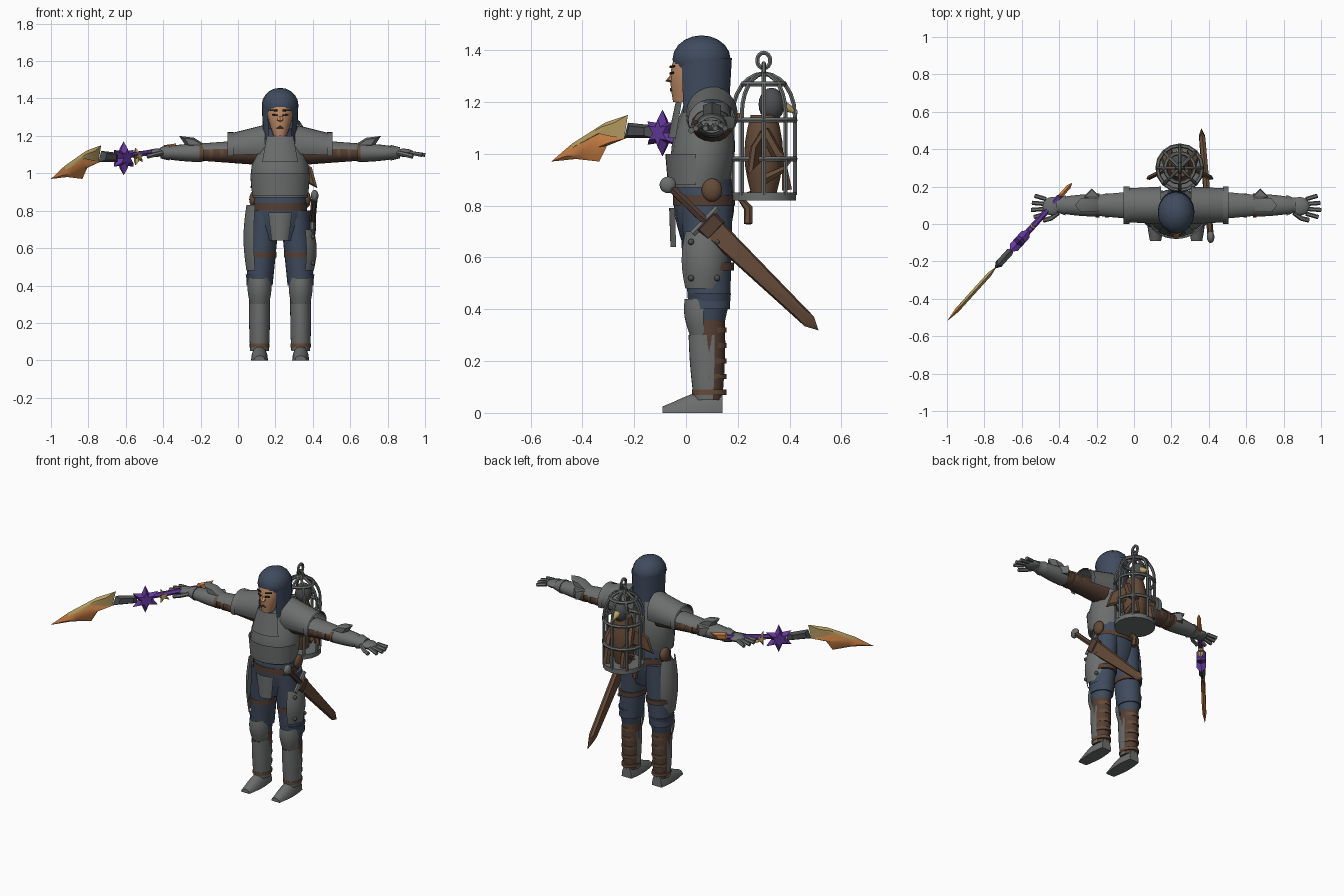
import bpy, bmesh
from math import sin, cos, pi, radians
from mathutils import Vector, Matrix

if "Cube" in bpy.data.objects:
    bpy.data.objects.remove(bpy.data.objects["Cube"])

X, Y, Z = Matrix.Identity(3)
BODY = X * .225        # the figure's own mirror plane
LEG, ARM = (.11, .09), (.1, 1.11)
FRONT, OVER = (185, 355), (-25, 205)


def material(name, red, green, blue):
    mat = bpy.data.materials.new(name)
    mat.use_nodes = True
    mat.diffuse_color = (red, green, blue, 1)
    shader = mat.node_tree.nodes["Principled BSDF"]
    shader.inputs["Base Color"].default_value = mat.diffuse_color
    return mat


steel = material("steel grey", .15, .155, .155)
dark = material("dark steel", .07, .075, .08)
cloth = material("blue cloth", .05, .07, .11)
leather = material("brown leather", .09, .05, .035)
wood = material("warm brown", .13, .07, .04)
skin = material("skin", .5, .25, .13)
brow = material("dark brow", .03, .02, .01)
orange = material("blade orange", .6, .22, .06)
gold = material("pale gold", .5, .36, .13)
purple = material("purple", .13, .04, .34)


def place(name, mesh, mat, mirror):
    mesh.materials.clear()
    mesh.materials.append(mat)
    mesh.shade_smooth()
    mesh.set_sharp_from_angle(angle=radians(35))
    obj = bpy.data.objects.new(name, mesh)
    obj.location = BODY
    bpy.context.collection.objects.link(obj)
    if mirror:
        obj.modifiers.new("Mirror", "MIRROR").use_mirror_merge = False


def finish(name, bm, mat, mirror):
    bmesh.ops.recalc_face_normals(bm, faces=bm.faces[:])
    mesh = bpy.data.meshes.new(name)
    bm.to_mesh(mesh)
    bm.free()
    place(name, mesh, mat, mirror)


def bridge(bm, rows, closed=True):
    for low, high in zip(rows, rows[1:]):
        for i in range(len(low) if closed else len(low) - 1):
            j = (i + 1) % len(low)
            bm.faces.new((low[i], low[j], high[j], high[i]))
    if closed:
        bm.faces.new(rows[0])
        bm.faces.new(rows[-1])


def form(name, mat, axis, span, centre, start, end=None, bulge=0, lean=None, arc=None, mirror=False):
    """Elliptical body along an axis, from start radii to end radii; an arc makes a curved plate."""
    bm = bmesh.new()
    steps, sides = 6, 16
    first, last = arc or (0, 360)
    rows = []
    for step in range(steps + 1):
        t = step / steps
        along = span[0] + (span[1] - span[0]) * t
        middle = Vector(centre).lerp(Vector(lean or centre), t)
        radii = Vector(start).lerp(Vector(end or start), t) * (1 + bulge * sin(pi * t))
        row = []
        for i in range(sides + 1 if arc else sides):
            angle = radians(first + (last - first) * i / sides)
            u, v = middle.x + radii.x * cos(angle), middle.y + radii.y * sin(angle)
            x, y, z = {"x": (along, u, v), "y": (u, along, v), "z": (u, v, along)}[axis]
            row.append(bm.verts.new((x, y, max(z, 0))))
        rows.append(row)
    bridge(bm, rows, closed=not arc)
    if arc:
        bmesh.ops.solidify(bm, geom=bm.faces[:], thickness=.012)
    finish(name, bm, mat, mirror)


def ball(name, mat, centre, radii, mirror=False):
    bm = bmesh.new()
    shape = Matrix.Translation(centre) @ Matrix.Diagonal((*radii, 1))
    bmesh.ops.create_uvsphere(bm, u_segments=16, v_segments=10, radius=1, matrix=shape)
    finish(name, bm, mat, mirror)


def tube(name, mat, points, radius, mirror=False, cyclic=False):
    curve = bpy.data.curves.new(name, "CURVE")
    curve.dimensions = "3D"
    curve.bevel_depth, curve.bevel_resolution, curve.use_fill_caps = radius, 1, True
    spline = curve.splines.new("POLY")
    spline.points.add(len(points) - 1)
    for target, point in zip(spline.points, points):
        target.co = (*point, 1)
    spline.use_cyclic_u = cyclic
    path = bpy.data.objects.new(name + "_path", curve)
    bpy.context.collection.objects.link(path)
    graph = bpy.context.evaluated_depsgraph_get()
    mesh = bpy.data.meshes.new_from_object(path.evaluated_get(graph))
    bpy.data.objects.remove(path)
    place(name, mesh, mat, mirror)


def hoop(name, mat, centre, u, v, radius):
    ring = [centre + u * cos(k * pi / 8) + v * sin(k * pi / 8) for k in range(16)]
    tube(name, mat, ring, radius, cyclic=True)


def plate(name, mat, outline, origin, u, v, thick, taper=.8, mirror=False):
    """Flat outline in the u-v plane, widest at its middle and tapering to both faces."""
    bm = bmesh.new()
    flat = [origin + u * a + v * b for a, b in outline]
    middle = sum(flat, Vector()) / len(flat)
    normal = u.cross(v).normalized() * thick
    bridge(bm, [[bm.verts.new(middle + (p - middle) * scale + normal * side) for p in flat]
                for side, scale in ((-1, taper), (0, 1), (1, taper))])
    finish(name, bm, mat, mirror)


def star(a, b, points, outer, inner):
    spokes = [(outer if k % 2 else inner, k * pi / points) for k in range(points * 2)]
    return [(a + r * cos(angle), b + r * sin(angle)) for r, angle in spokes]


# Torso
form("tunic", cloth, "z", span=(.64, .9), centre=(0, .07), start=(.11, .08), end=(.13, .11), bulge=.2)
form("breastplate", steel, "z", span=(.87, 1.2), centre=(0, .055), lean=(0, .08), start=(.145, .11), end=(.1, .085), bulge=.25)
form("belly_plate", steel, "z", span=(.88, 1), centre=(0, .05), start=(.15, .12), end=(.16, .13), arc=FRONT)
form("chest_bib", steel, "z", span=(1.06, 1.2), centre=(0, .06), start=(.15, .13), end=(.11, .1), arc=(230, 310))
form("mail_collar", cloth, "z", span=(1.14, 1.24), centre=(0, .08), start=(.11, .1), end=(.07, .08))
form("belt", leather, "z", span=(.8, .84), centre=(0, .07), start=(.145, .12))
ball("belt_pouches", wood, centre=(.14, .1, .86), radii=(.025, .04, .045), mirror=True)

# Groin guard and hip plates
form("front_tasset", steel, "z", span=(.64, .79), centre=(0, .06), start=(.08, .12), end=(.11, .125), arc=(235, 305))
form("left_hip_plate", steel, "z", span=(.48, .7), centre=(.1, .07), start=(.08, .08), bulge=.2, arc=(-65, 65))
form("right_hip_plate", steel, "z", span=(.48, .83), centre=(-.1, .07), start=(.08, .08), bulge=.2, arc=(120, 245))
for y in (.02, .12):
    for z in (.52, .66):
        ball("hip_rivet", dark, centre=(.175, y, z), radii=(.012, .012, .012))

# Legs
form("thighs", cloth, "z", span=(.4, .8), centre=LEG, lean=(.08, .08), start=(.07, .08), end=(.08, .1), mirror=True)
form("trouser_cuffs", cloth, "z", span=(.33, .46), centre=LEG, start=(.05, .055), end=(.074, .084), mirror=True)
form("thigh_straps", leather, "z", span=(.55, .58), centre=(.1, .09), start=(.08, .095), mirror=True)
form("calves", leather, "z", span=(.05, .37), centre=LEG, start=(.045, .05), end=(.055, .06), bulge=.1, mirror=True)
form("knee_guards", steel, "z", span=(.3, .44), centre=(.11, .075), start=(.05, .06), end=(.06, .08), bulge=.15, arc=FRONT, mirror=True)
form("greaves", steel, "z", span=(.05, .3), centre=LEG, start=(.05, .06), end=(.055, .08), bulge=.05, arc=(165, 375), mirror=True)
form("boots", steel, "y", span=(-.09, .14), centre=(.11, 0), start=(.03, .025), end=(.035, .08), bulge=.4, mirror=True)
for z in (.07, .13, .19, .25, .31):
    form("calf_straps", wood, "z", span=(z, z + .02), centre=LEG, start=(.054, .067), mirror=True)

# Shoulders and arms
form("pauldrons", steel, "x", span=(.08, .28), centre=(.1, 1.15), lean=(.1, 1.13), start=(.1, .11), end=(.09, .08), arc=OVER, mirror=True)
form("pauldron_rims", steel, "x", span=(.25, .28), centre=(.1, 1.13), start=(.1, .09), arc=OVER, mirror=True)
form("sleeves", leather, "x", span=(.12, .46), centre=ARM, start=(.08, .065), end=(.05, .04), mirror=True)
form("upper_arm_plates", steel, "x", span=(.26, .42), centre=ARM, start=(.076, .062), end=(.06, .05), arc=(20, 160), mirror=True)
form("vambraces", steel, "x", span=(.42, .64), centre=ARM, start=(.06, .05), end=(.04, .03), bulge=.1, mirror=True)
form("gauntlet_cuffs", steel, "x", span=(.59, .64), centre=ARM, start=(.055, .042), end=(.035, .03), mirror=True)
for x in (.3, .36, .41):
    form("arm_straps", wood, "x", span=(x, x + .02), centre=ARM, start=(.064, .048), mirror=True)
plate("elbow_spikes", steel, [(.38, 1.14), (.5, 1.14), (.54, 1.2), (.46, 1.19)], Y * .1, X, Z, thick=.035, taper=.6, mirror=True)
plate("elbow_fins", steel, [(.4, .14), (.5, .14), (.45, .19)], Z * 1.12, X, Y, thick=.025, mirror=True)

# Gauntlet hands
ball("palms", steel, centre=(.66, .095, 1.11), radii=(.055, .05, .022), mirror=True)
for k, length in enumerate((.065, .08, .075, .06)):
    knuckle = Vector((.695, .055 + .026 * k, 1.11))
    reach = Vector((length, (k - 1.5) * .012, -.012))
    tube("fingers", steel, [knuckle, knuckle + reach], .0115, mirror=True)
tube("thumbs", steel, [(.63, .06, 1.11), (.67, .03, 1.1), (.71, .02, 1.09)], .013, mirror=True)

# Head and hood
form("face", skin, "z", span=(1.2, 1.42), centre=(0, -.01), lean=(0, .04), start=(.035, .04), end=(.055, .06), bulge=.5)
plate("nose", skin, [(-.04, 1.33), (-.08, 1.28), (-.04, 1.27)], Vector(), Y, Z, thick=.015, taper=.6)
for name, z, width in (("eyes", 1.305, .03), ("eyebrows", 1.33, .04)):
    plate(name, brow, [(.014, z), (.014 + width, z + .004), (.014 + width, z + .012), (.014, z + .01)],
          Y * -.067, X + Y * .4, Z, thick=.004, mirror=True)
plate("lips", leather, [(-.02, 1.24), (.02, 1.24), (0, 1.255)], Y * -.058, X, Z, thick=.004)
ball("hood_cap", cloth, centre=(0, .06, 1.365), radii=(.098, .112, .092))
form("hood_sides", cloth, "z", span=(1.16, 1.37), centre=(0, .065), start=(.09, .1), end=(.098, .112), arc=(-48, 228))

# Sword worn at the left hip
pommel = Vector((.185, -.07, .88))
along = Vector((-.05, .58, -.56)).normalized()
across = along.cross(X).normalized()
ball("sword_pommel", steel, centre=pommel, radii=(.02, .032, .032))
tube("sword_grip", leather, [pommel, pommel + along * .2], .017)
tube("sword_guard", steel, [pommel + along * .2 + across * side for side in (-.07, .07)], .014)
plate("scabbard", wood, [(.2, -.045), (.2, .045), (.76, .026), (.81, 0), (.76, -.026)], pommel, along, across, thick=.016)
plate("scabbard_collar", leather, [(.2, -.05), (.26, -.05), (.26, .05), (.2, .05)], pommel, along, across, thick=.02)

# Cage on the back
cage, cage_radius = Vector((.02, .3, 0)), .12
form("cage_floor", steel, "z", span=(.82, .85), centre=cage.xy, start=(.125, .125))
for k in range(8):
    outward = Vector((cos(k * pi / 4), sin(k * pi / 4), 0)) * cage_radius
    dome = [cage + outward * cos(a * pi / 12) + Z * (1.15 + .16 * sin(a * pi / 12)) for a in range(7)]
    tube("cage_bar", steel, [cage + outward + Z * .84] + dome, .009)
for height, size in ((.98, 1), (1.13, 1), (1.27, .66)):
    hoop("cage_band", steel, cage + Z * height, X * cage_radius * size, Y * cage_radius * size, .011)
hoop("hanging_link", steel, cage + Z * 1.32, X * .02, Z * .03, .008)
hoop("hanging_ring", steel, cage + Z * 1.36, Y * .025, Z * .03, .009)

# Caged winged creature
form("creature_body", wood, "z", span=(.85, 1.15), centre=cage.xy, start=(.05, .05), bulge=.5)
ball("creature_head", dark, centre=(.02, .33, 1.19), radii=(.05, .05, .065))
form("creature_beak", gold, "y", span=(.37, .43), centre=(.02, 1.19), lean=(.02, 1.16), start=(.025, .025), end=(.004, .006))
for side in (-1, 1):
    hip = cage + X * side * .06
    tube("creature_arm", wood, [hip + Z * 1.09, hip + X * side * .02 + Y * .05 + Z, hip + Y * .09 + Z * .96], .022)
    tube("creature_leg", wood, [hip + Z * .9, hip + Y * .08 + Z * .94, hip + Y * .09 + Z * .86], .022)
    plate("creature_wing", wood, [(0, 1.1), (.09, 1.03), (.12, .92), (0, .98)], hip, X * side - Y * .5, Z, thick=.012)
tube("creature_tail", wood, [cage + Z * .86, (-.03, .21, .83), (-.03, .24, .79), (-.02, .24, .73)], .017)

# Glaive held across the right hand
tip, reach = Vector((-1, -.52, 0)) - BODY, Vector((.67, .74, 0))


def glaive(name, mat, outline, thick, taper=.6):
    plate(name, mat, outline, tip, reach, Z, thick, taper)


glaive("blade_edge", orange, [(0, .97), (.11, 1.04), (.26, 1.09), (.39, 1.06), (.29, 1.03), (.25, .97), (.13, .98)], thick=.012)
glaive("blade_spine", gold, [(.06, 1), (.11, 1.04), (.28, 1.12), (.4, 1.15), (.38, 1.06), (.26, 1.08)], thick=.012)
glaive("blade_socket", dark, [(.38, 1.06), (.4, 1.12), (.53, 1.11), (.53, 1.06)], thick=.02)
glaive("spiked_guard", purple, star(.58, 1.08, points=6, outer=.09, inner=.045), thick=.028)
glaive("guard_thorns", gold, star(.69, 1.09, points=5, outer=.05, inner=.02), thick=.016)
tube("glaive_handle", purple, [tip + reach * s + Z * (1.04 + s * .09) for s in (.6, .9)], .016)
glaive("rear_spike", orange, [(.88, 1.1), (.9, 1.15), (1, 1.16), (.96, 1.11)], thick=.012)
